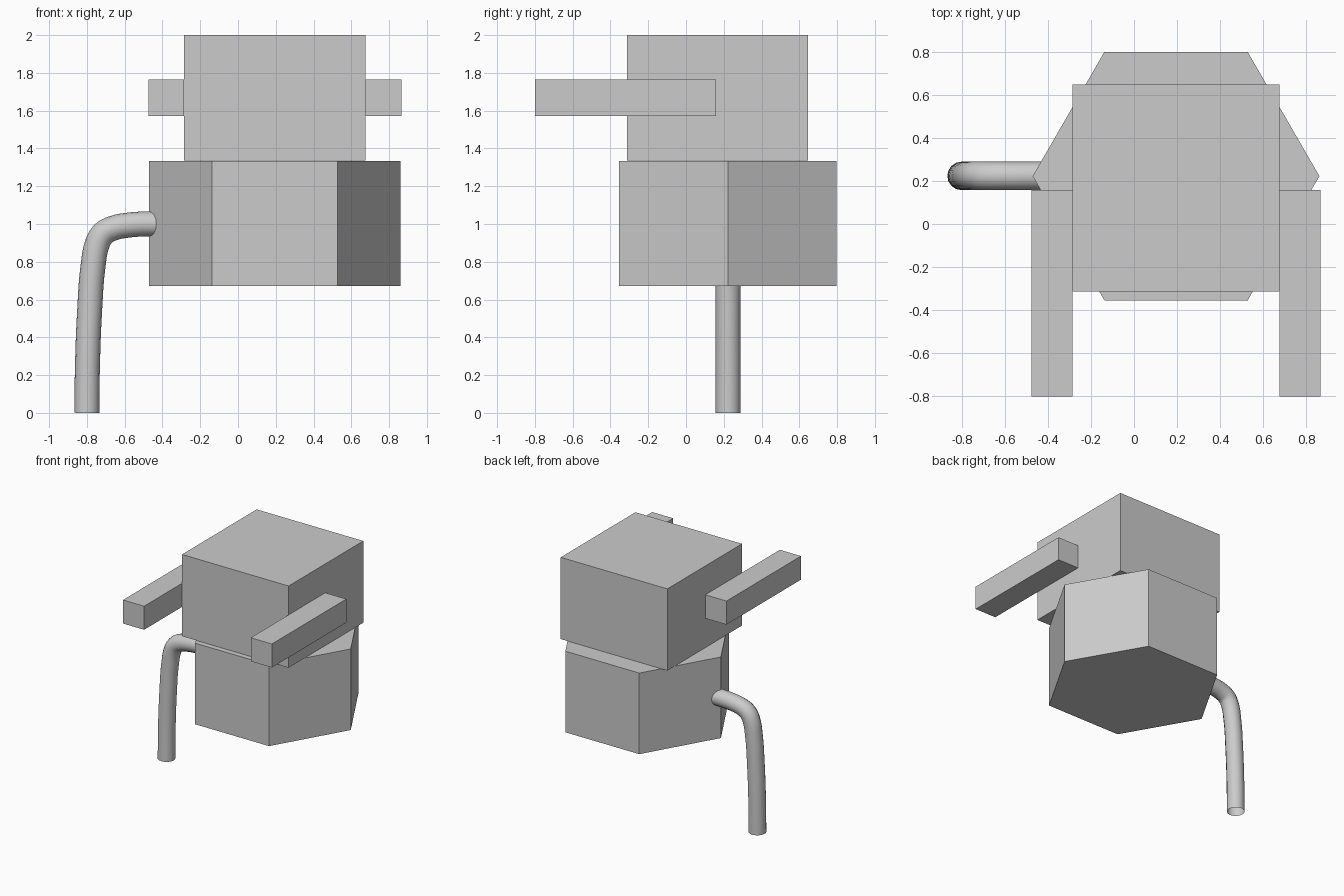
import bpy
import math

if "Cube" in bpy.data.objects:
    bpy.data.objects.remove(bpy.data.objects["Cube"])

grey = bpy.data.materials.new("plain_grey")
grey.diffuse_color = (0.6, 0.6, 0.6, 1)
grey.use_nodes = True
grey.node_tree.nodes["Principled BSDF"].inputs["Base Color"].default_value = grey.diffuse_color


def box(name, lo, hi):
    """Axis-aligned box between two corners."""
    centre = [(a + b) / 2 for a, b in zip(lo, hi)]
    bpy.ops.mesh.primitive_cube_add(size=1, location=centre)
    ob = bpy.context.object
    ob.name = name
    ob.scale = [b - a for a, b in zip(lo, hi)]
    bpy.ops.object.transform_apply(location=False, rotation=False, scale=True)
    ob.data.materials.append(grey)
    return ob


CX, CY = 0.195, 0.222

# Head block
box("head", (-0.285, -0.313, 1.335), (0.675, 0.647, 2.0))

# Forward-reaching bars on both sides of the head
for side, name in ((-1, "left_bar"), (1, "right_bar")):
    xs = sorted((CX + side * 0.48, CX + side * 0.67))
    box(name, (xs[0], -0.80, 1.573), (xs[1], 0.158, 1.765))

# Hexagonal body, corners pointing left and right
bpy.ops.mesh.primitive_cylinder_add(vertices=6, radius=0.665, depth=0.66,
                                    location=(CX, CY, 1.003),
                                    rotation=(0, 0, math.radians(30)))
body = bpy.context.object
body.name = "body"
body.data.materials.append(grey)

# Bent open pipe from the body's left corner down to the ground
path = [(-0.80, 0.0), (-0.797, 0.25), (-0.785, 0.55), (-0.767, 0.78),
        (-0.743, 0.90), (-0.712, 0.95), (-0.66, 0.978), (-0.58, 0.994),
        (-0.50, 1.0), (-0.42, 1.0)]
curve = bpy.data.curves.new("pipe", 'CURVE')
curve.dimensions = '3D'
curve.bevel_depth = 0.066
curve.bevel_resolution = 6
curve.resolution_u = 4
spline = curve.splines.new('BEZIER')
spline.bezier_points.add(len(path) - 1)
for point, (x, z) in zip(spline.bezier_points, path):
    point.co = (x, CY + 0.001, z)
    point.handle_left_type = point.handle_right_type = 'AUTO'
pipe = bpy.data.objects.new("pipe", curve)
bpy.context.collection.objects.link(pipe)
curve.materials.append(grey)

# Turn the pipe into a smooth mesh
bpy.ops.object.select_all(action='DESELECT')
pipe.select_set(True)
bpy.context.view_layer.objects.active = pipe
bpy.ops.object.convert(target='MESH')
bpy.ops.object.shade_smooth_by_angle()
